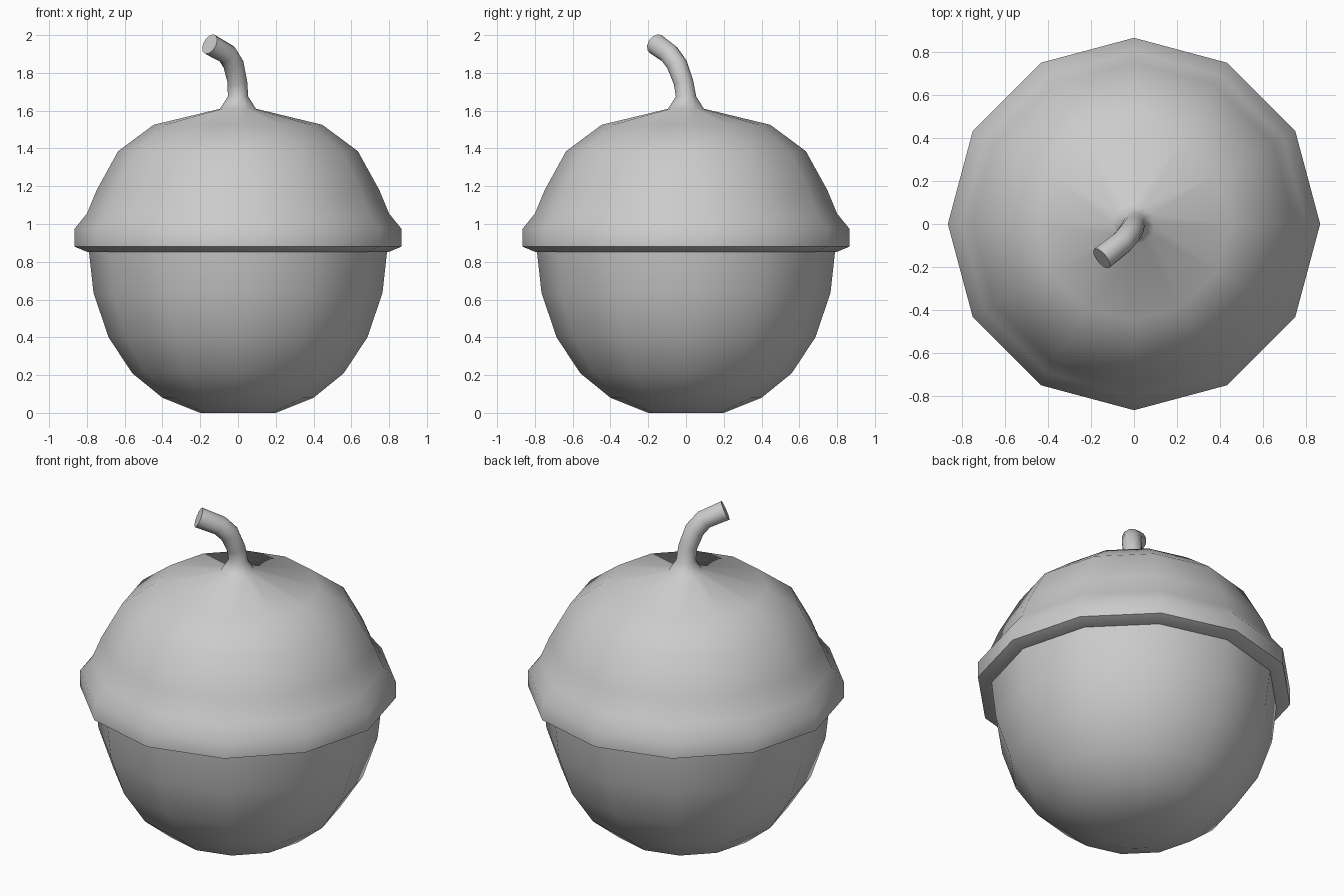
import bpy, bmesh, math
from mathutils import Vector

if "Cube" in bpy.data.objects:
    bpy.data.objects.remove(bpy.data.objects["Cube"])

SIDES = 12
UP = Vector((0, 0, 1))


def skin(name, rings, cap_start, cap_end):
    """Skin 12-sided rings given as (centre, radius, axis direction)."""
    bm = bmesh.new()
    loops = []
    for centre, radius, axis in rings:
        turn = UP.rotation_difference(Vector(axis).normalized())
        loop = []
        for i in range(SIDES):
            a = 2 * math.pi * i / SIDES
            p = Vector((radius * math.cos(a), radius * math.sin(a), 0))
            loop.append(bm.verts.new(Vector(centre) + turn @ p))
        loops.append(loop)
    for low, high in zip(loops, loops[1:]):
        for i in range(SIDES):
            j = (i + 1) % SIDES
            bm.faces.new((low[i], low[j], high[j], high[i]))
    if cap_start:
        bm.faces.new(loops[0][::-1])
    if cap_end:
        bm.faces.new(loops[-1])
    bmesh.ops.recalc_face_normals(bm, faces=bm.faces)
    mesh = bpy.data.meshes.new(name)
    bm.to_mesh(mesh)
    bm.free()
    obj = bpy.data.objects.new(name, mesh)
    bpy.context.collection.objects.link(obj)
    bpy.ops.object.select_all(action='DESELECT')
    obj.select_set(True)
    bpy.context.view_layer.objects.active = obj
    bpy.ops.object.shade_smooth_by_angle(angle=math.radians(65))
    return obj


def lathe(profile):
    return [((0, 0, z), r, UP) for r, z in profile]


# Nut body
nut = [(0.20, 0), (0.40, 0.08), (0.56, 0.21), (0.685, 0.40),
       (0.765, 0.635), (0.79, 0.86)]
skin("nut", lathe(nut), True, False)

# Cap with thick rim, flaring into the stem base
cap = [(0.785, 0.855), (0.80, 0.853), (0.865, 0.88), (0.865, 0.975),
       (0.80, 1.055), (0.748, 1.18), (0.635, 1.385), (0.447, 1.525),
       (0.095, 1.61)]

# Bent stem with a cut end
stem = [((0, 0, 1.675), 0.054, UP),
        ((-0.003, -0.013, 1.75), 0.052, (-0.1, -0.25, 1)),
        ((-0.024, -0.048, 1.845), 0.055, (-0.4, -0.45, 1)),
        ((-0.058, -0.088, 1.90), 0.055, (-0.8, -0.75, 0.8)),
        ((-0.150, -0.160, 1.952), 0.057, (-0.8, -0.64, 0.45))]
skin("cap_and_stem", lathe(cap) + stem, False, True)
